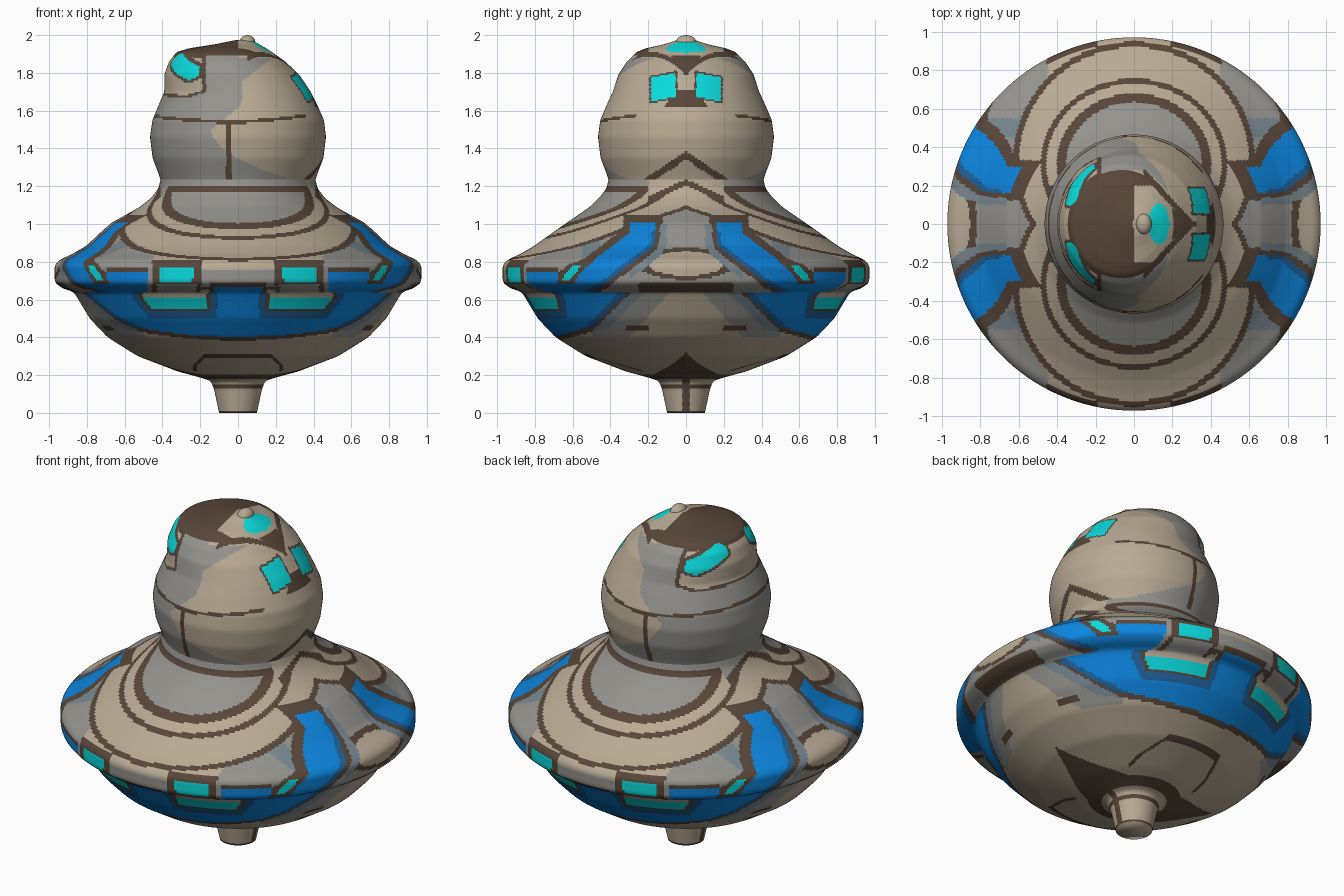
import bpy, bmesh, math
from mathutils import Vector

cube = bpy.data.objects.get("Cube")
if cube:
    bpy.data.objects.remove(cube, do_unlink=True)

TAN, GREY, BROWN, BLUE, NAVY, CYAN, SLATE = range(7)
COLOURS = [("tan", "B8AA94"), ("grey", "94938E"), ("brown", "584639"), ("blue", "0C85DE"),
           ("dark_blue", "1F5F97"), ("cyan", "0ADADC"), ("slate", "76868F")]


def linear(h):
    c = int(h, 16) / 255
    return c / 12.92 if c < 0.04 else ((c + 0.055) / 1.055) ** 2.4


MATS = []
for name, code in COLOURS:
    m = bpy.data.materials.new(name)
    m.use_nodes = True
    rgba = [linear(code[i:i + 2]) for i in (0, 2, 4)] + [1]
    m.diffuse_color = rgba
    bsdf = m.node_tree.nodes["Principled BSDF"]
    bsdf.inputs["Base Color"].default_value = rgba
    bsdf.inputs["Roughness"].default_value = 0.7
    MATS.append(m)


def resample(profile, step=0.012, passes=2):
    """Even, slightly rounded rows of (height, radius...) tuples."""
    rows = []
    for a, b in zip(profile, profile[1:]):
        a, b = Vector(a), Vector(b)
        n = max(1, round((b - a).length / step))
        rows += [a.lerp(b, i / n) for i in range(n)]
    rows.append(Vector(profile[-1]))
    for _ in range(passes):
        rows = [rows[0]] + [(p + 2 * q + r) / 4 for p, q, r in zip(rows, rows[1:], rows[2:])] + [rows[-1]]
    return rows


def lathe(name, rows, radius, paint, segs):
    """Spin rows around z; paint gives each face its colour from its centre."""
    bm = bmesh.new()
    rings = []
    for row in rows:
        ring = []
        for i in range(segs):
            a = math.tau * i / segs
            r = radius(row, a)
            ring.append(bm.verts.new((r * math.cos(a), r * math.sin(a), row[0])))
        rings.append(ring)
    for lo, hi in zip(rings, rings[1:]):
        for i in range(segs):
            j = (i + 1) % segs
            bm.faces.new((lo[i], lo[j], hi[j], hi[i]))
    bm.faces.new(rings[0][::-1])
    bm.faces.new(rings[-1])
    for f in bm.faces:
        f.smooth = True
        f.material_index = paint(*f.calc_center_median())
    me = bpy.data.meshes.new(name)
    bm.to_mesh(me)
    bm.free()
    for m in MATS:
        me.materials.append(m)
    ob = bpy.data.objects.new(name, me)
    bpy.context.collection.objects.link(ob)


def box(p, q, p0, p1, q0, q1):
    """Signed distance to a rectangle, negative inside."""
    return max(p0 - p, p - p1, q0 - q, q - q1)


def stroke(p, q, pts):
    """Distance to a polyline."""
    best = 9
    for (ax, ay), (bx, by) in zip(pts, pts[1:]):
        dx, dy = bx - ax, by - ay
        t = min(1, max(0, ((p - ax) * dx + (q - ay) * dy) / (dx * dx + dy * dy)))
        best = min(best, math.hypot(p - ax - t * dx, q - ay - t * dy))
    return best


ARM = [(0.225, 1.12), (0.23, 0.92), (0.48, 0.73), (0.62, 0.66)]
SLIT = [(0.13, 1.87), (0.28, 1.8)]
LOBE = [(0.0, 1.79), (0.15, 1.79), (0.27, 1.78)]


def paint_underside(u, v, z):
    # stem
    if z < 0.18:
        return BROWN if z < 0.012 and math.hypot(u, v) > 0.08 or v < 0.02 and u > 0.05 or 0.13 < z < 0.145 else TAN
    # cyan notches under the windows with brown and dark blue borders
    notch = box(u, z, 0.165, 0.505 - 0.8 * max(0, 0.61 - z), 0.555, 0.65) if v > 0.4 else 9
    if notch < 0:
        return CYAN if z < 0.61 else TAN
    if notch < 0.02:
        return BROWN
    # wide blue band
    low = z - 0.383 - 0.17 * u * u
    end = v - 0.3 - (0.63 - z) * 1.0
    edge = min(low, end)
    if edge > 0.02:
        return NAVY if notch < 0.055 or end < 0.06 else BLUE
    if edge > 0:
        return BROWN
    if low > 0 and end > -0.07:
        return SLATE
    # belly triangles and hexagon panels
    if u > v and z < 0.33 and v < 0.2 * ((0.33 - z) / 0.14) ** 1.5:
        return BROWN
    if v > u:
        panel = max(box(u, z, -1, 0.23, 0.19, 0.305), u + z - 0.48)
        if -0.012 < panel < 0.01:
            return BROWN
        if u > 0.62 and 0.4 < z < 0.5:
            return BROWN if u < 0.65 else GREY
    elif abs(z - 0.45) < 0.015 and 0.2 < v < 0.32:
        return BROWN
    elif z > 0.4 and v > 0.12 + 0.9 * (0.6 - z):
        return GREY
    return TAN


def paint_body(x, y, z):
    u, v = abs(x), abs(y)
    if z < 0.64:
        return paint_underside(u, v, z)
    # neck: pointed on the sides, a plain collar elsewhere
    peak = z - 1.225 + 0.45 * v
    if u > 0.3 and v < 0.2 and z > 1.11 and peak > -0.02:
        return BROWN if peak < 0.012 else (TAN if x > 0 else GREY)
    if z > 1.175 and v > 0.12:
        return BROWN if z < 1.2 else GREY
    # windows on the rim
    if v > 0.5 and z < 0.84:
        if box(u, z, 0.24, 0.415, 0.695, 0.77) < 0:
            return CYAN
        frame = box(u, z, 0.22, 0.43, 0.64, 0.785)
        if frame < 0:
            return GREY if z < 0.682 else BROWN
        if frame < 0.025:
            return BROWN
        slit = box(u - 0.6 * (z - 0.74), z, 0.735, 0.775, 0.705, 0.78)
        if slit < 0:
            return CYAN
        if slit < 0.02:
            return BROWN
        if z < 0.765 and 0.48 < u < 0.7:
            return BLUE if z < 0.745 else BROWN
        if z < 0.69 and u < 0.15:
            return BLUE if z < 0.665 and u < 0.13 else BROWN
    # blue arms sweeping down over the sides, heavier line on the outer edge
    if u > 0.4:
        arm = max(stroke(v, z, ARM) - 0.068, z - 1.01)
        outer = z > 0.92 - 0.8 * (v - 0.23)
        if arm < 0:
            return NAVY if arm > -0.022 and not outer else BLUE
        if arm < (0.036 if outer else 0.022):
            return BROWN
        if arm < 0.06 and v < 0.3 and z < 1.0:
            return SLATE
        # oval side badge
        oval = math.hypot(v / 0.2, (z - 0.79) / 0.065)
        if u > 0.7 and oval < 1.3:
            return TAN if oval < 1 else BROWN
        if v < 0.25 and z < 0.69:
            return BROWN
    # ring pattern over the shoulders
    d = math.hypot(u, v - 0.32)
    ring = math.hypot(0.92 * u, v - 0.31)
    if ring < 0.325:
        return GREY
    if ring < 0.37:
        return BROWN
    if ring < 0.42:
        return TAN
    if ring < 0.447:
        return BROWN
    if d < 0.6:
        return TAN
    if d < 0.63:
        return BROWN
    if v > u:
        return TAN if z > 0.76 and u < 0.45 else GREY
    return SLATE if abs(v - 0.5) < 0.05 else GREY


def body_radius(row, a):
    # shoulders a little fuller on the sides
    bulge = max(0, 1 - abs(row[0] - 1.01) / 0.12)
    return row[1] * (1 + 0.06 * bulge * math.cos(a) ** 4)


BODY = [(0, 0.1), (0.01, 0.102), (0.13, 0.128), (0.17, 0.145), (0.19, 0.21), (0.22, 0.32),
        (0.3, 0.53), (0.4, 0.69), (0.5, 0.785), (0.6, 0.845), (0.64, 0.87), (0.66, 0.93),
        (0.69, 0.97), (0.78, 0.972), (0.81, 0.945), (0.84, 0.88), (0.88, 0.81), (0.98, 0.67),
        (1.09, 0.51), (1.15, 0.45), (1.19, 0.42), (1.26, 0.405)]
lathe("body", resample(BODY), body_radius, paint_body, 440)


def paint_head(x, y, z):
    v = abs(y)
    if x > 0.1:
        # eyes, brow and muzzle
        eye = box(v, z + 0.2 * v, 0.055, 0.185, 1.685, 1.812)
        if eye < 0:
            return CYAN
        if eye < 0.01:
            return BROWN
        if 1.62 < z < 1.71 and v < 0.12 - 0.8 * (z - 1.62):
            return BROWN
        if 1.79 < z < 1.89 and v < 0.015 + 0.8 * max(0, z - 1.81):
            return BROWN
    # crest jewel
    if z > 1.87 and 0.06 < x < 0.2:
        if math.hypot((x - 0.13) / 0.055, v / 0.105) < 1:
            return CYAN
    # rear ear slits and their lobes
    if x < -0.17:
        slit = stroke(v, z, SLIT)
        if slit < 0.036 and x < -0.205:
            return CYAN
        lobe = stroke(v, z, LOBE)
        if slit < 0.05 or z < 1.9 and lobe < 0.115 and (lobe > 0.098 or x > -0.19):
            return BROWN
        if z < 1.9 and lobe < 0.115:
            return TAN
    # cap, pointed towards the face
    if z > 1.8 and x > 0.05 and abs((x - 0.05) / 0.25 + v / 0.27 - 1) < 0.08:
        return BROWN
    if z > 1.89 and x < 0.11 and not (x > 0 and v < 0.2):
        return BROWN
    if z > 1.88 and x > 0:
        return TAN
    # panel lines
    seam = 1.54 + 0.15 * x * x + 0.04 * max(0, x)
    if abs(z - seam) < 0.009 and x < 0.36:
        return BROWN
    if abs(x + 0.05) < 0.014 and z < seam:
        return BROWN
    if x > 0 and abs(z - 1.365 + 0.68 * v) < 0.022:
        return BROWN
    # tan face against grey back
    if z < 1.5:
        limit = 6 * (1.5 - z) ** 2 - 0.14
    else:
        limit = max(min(0.02, 1.2 * (z - 1.5) - 0.14), 0.17 - 1.3 * (1.87 - z))
    return TAN if x > limit else GREY


def head_radius(row, a):
    back = (1 - math.cos(a)) / 2
    return row[1] * (1 - back) + row[2] * back


# height, radius at the face, radius at the back
HEAD = [(1.2, 0.4, 0.4), (1.25, 0.415, 0.415), (1.35, 0.452, 0.452), (1.46, 0.466, 0.466),
        (1.55, 0.455, 0.453), (1.63, 0.42, 0.42), (1.7, 0.385, 0.39), (1.79, 0.325, 0.39),
        (1.86, 0.25, 0.365), (1.91, 0.18, 0.325), (1.93, 0.15, 0.26), (1.95, 0.115, 0.13),
        (1.97, 0.08, 0.03), (1.975, 0.04, 0.005)]
lathe("head", resample(HEAD, passes=1), head_radius, paint_head, 320)

# small knob on the crest
bpy.ops.mesh.primitive_uv_sphere_add(segments=32, ring_count=16, location=(0.05, 0, 1.96))
knob = bpy.context.object
knob.name = "crest_knob"
knob.scale = (0.042, 0.055, 0.04)
knob.data.materials.append(MATS[TAN])
bpy.ops.object.shade_smooth()
